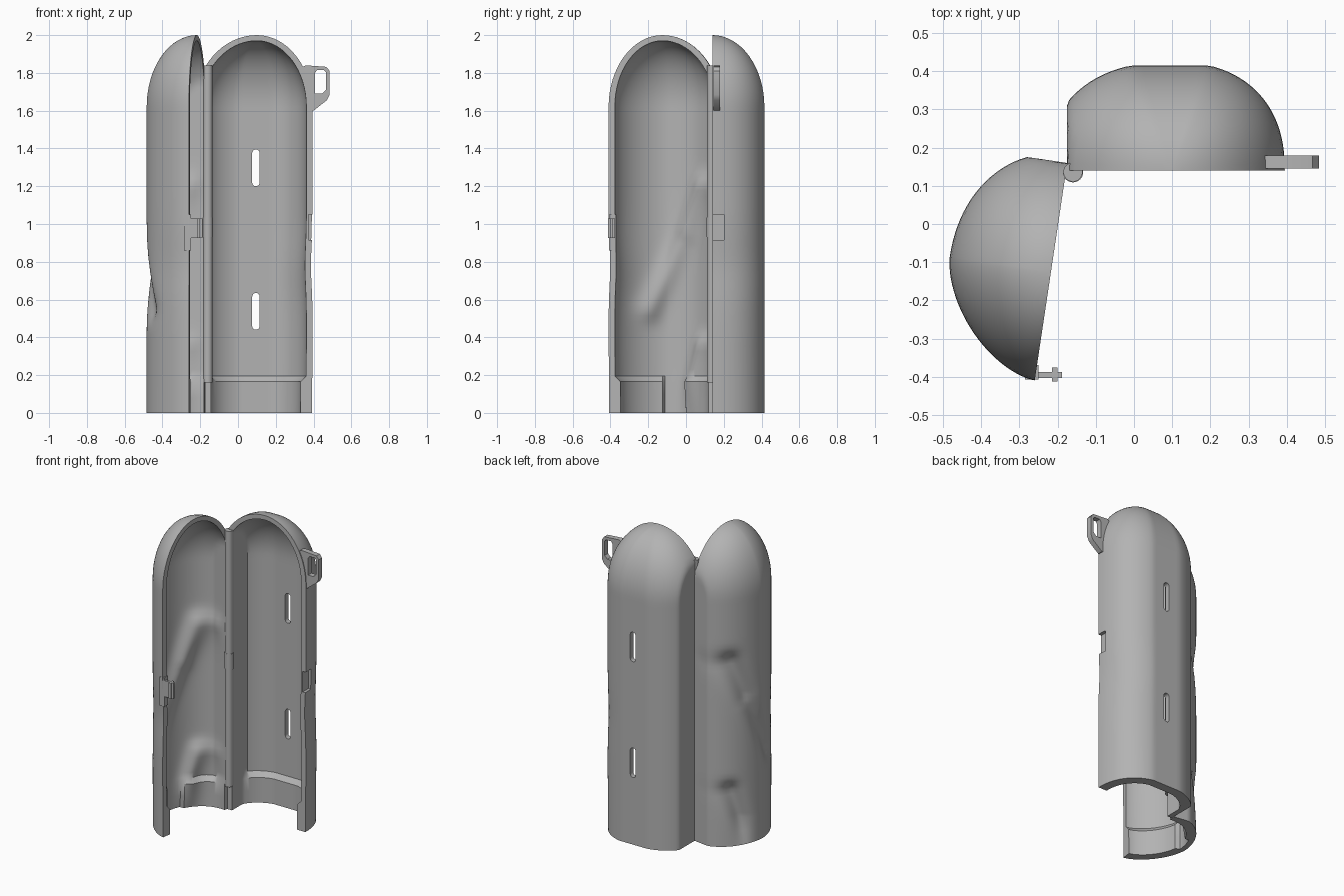
import bpy, bmesh, math
from mathutils import Vector

cube = bpy.data.objects.get("Cube")
if cube:
    bpy.data.objects.remove(cube)

grey = bpy.data.materials.new("plain grey")
grey.use_nodes = True
grey.diffuse_color = (0.45, 0.45, 0.45, 1)
grey.node_tree.nodes["Principled BSDF"].inputs["Base Color"].default_value = grey.diffuse_color

COLS, DOME_Z, TOP = 48, 1.62, 2.0
WALL = 0.033


def finish(name, bm):
    bmesh.ops.recalc_face_normals(bm, faces=bm.faces)
    mesh = bpy.data.meshes.new(name)
    bm.to_mesh(mesh)
    bm.free()
    mesh.materials.append(grey)
    ob = bpy.data.objects.new(name, mesh)
    bpy.context.collection.objects.link(ob)
    return ob


def prism(name, outline, y0, y1):
    """Extrude an x-z outline from y0 to y1."""
    bm = bmesh.new()
    face = bm.faces.new([bm.verts.new((x, y0, z)) for x, z in outline])
    ext = bmesh.ops.extrude_face_region(bm, geom=[face])["geom"]
    verts = [g for g in ext if isinstance(g, bmesh.types.BMVert)]
    bmesh.ops.translate(bm, verts=verts, vec=(0, y1 - y0, 0))
    return finish(name, bm)


def box(name, x0, x1, y0, y1, z0, z1):
    return prism(name, [(x0, z0), (x1, z0), (x1, z1), (x0, z1)], y0, y1)


def capsule(x, z0, z1, r, n=8):
    """Outline of an upright slot with round ends."""
    pts = []
    for i in range(2 * n + 2):
        a = math.pi * (i if i <= n else i - 1) / n
        zc = z1 - r if i <= n else z0 + r
        pts.append((x + r * math.cos(a), zc + r * math.sin(a)))
    return pts


def cut(ob, cutter):
    mod = ob.modifiers.new("cut", 'BOOLEAN')
    mod.operation, mod.solver, mod.object = 'DIFFERENCE', 'EXACT', cutter
    bpy.context.view_layer.objects.active = ob
    bpy.ops.object.modifier_apply(modifier=mod.name)
    bpy.data.objects.remove(cutter)


def near(p, a, b, width):
    """Soft weight of a point around the segment a-b."""
    p, a, b = Vector(p), Vector(a), Vector(b)
    t = max(0, min(1, (p - a).dot(b - a) / (b - a).length_squared))
    return math.exp(-((p - a - (b - a) * t).length / width) ** 2)


def half_shell(name, centre, across, out, free, hinge, depth, flat, clip, dented, notch):
    """Domed half shell; free and hinge are (half width, roundness) of each side."""
    def point(z, f, c, inset, inner):
        a = math.pi * c / COLS
        half, p = free if c <= COLS / 2 else hinge
        co, si = math.cos(a), max(0, math.sin(a))
        u = math.copysign(abs(co) ** (2 / p), co) * (half - inset)
        v = min(si ** (2 / p) * (depth - inset), flat - inset)
        # thicker band around the mouth, left open at the notch
        if inner and not (notch and abs(u - notch) < 0.06):
            band = 1 - 0.11 * max(0, min(1, (0.195 - z) / 0.03))
            u, v = u * band, v * band
        u, v = u * f, v * f
        if u > 0:
            u *= 1 - 0.03 * math.exp(-((z - 0.78) / 0.15) ** 2) - 0.03 * max(0, 0.4 - z)
        u = max(u, -(clip - inset))
        # pressed grip dents
        if dented and 0 < c < COLS:
            k = 0.16 * near((u, z), (-0.2, 1.2), (-0.1, 0.95), 0.06)
            k = max(k, 0.13 * near((u, z), (-0.1, 0.95), (0.1, 0.55), 0.06))
            k = max(k, 0.15 * near((u, z), (-0.2, 0.36), (-0.13, 0.12), 0.05))
            k *= min(1, v / 0.06)
            u, v = u * (1 - k), v * (1 - k)
        x = centre[0] + across[0] * u + out[0] * v
        y = centre[1] + across[1] * u + out[1] * v
        return x, y, z

    bm = bmesh.new()
    body = [0, 0.08, 0.165, 0.195] + [0.23 + (DOME_Z - 0.23) * i / 44 for i in range(45)]

    def skin(inset, inner):
        rows = [(z, 1) for z in body]
        rise = TOP - DOME_Z - 0.03 * inner
        for i in range(1, 17):
            a = math.pi / 2 * i / 16
            rows.append((DOME_Z + rise * math.sin(a), math.cos(a)))
        return [[bm.verts.new(point(z, f, c, inset, inner)) for c in range(COLS + 1)]
                for z, f in rows]

    outer, inner = skin(0, False), skin(WALL, True)
    for grid in (outer, inner):
        for low, high in zip(grid, grid[1:]):
            for c in range(COLS):
                bm.faces.new((low[c], low[c + 1], high[c + 1], high[c]))
    # rim along the open sides and the mouth
    for r in range(len(outer) - 1):
        for c in (0, COLS):
            bm.faces.new((outer[r][c], outer[r + 1][c], inner[r + 1][c], inner[r][c]))
    for c in range(COLS):
        bm.faces.new((outer[0][c], outer[0][c + 1], inner[0][c + 1], inner[0][c]))
    bmesh.ops.remove_doubles(bm, verts=bm.verts, dist=0.0001)
    return finish(name, bm)


# Two half shells opened like a book
back = half_shell("back_shell", (0.1, 0.14), (1, 0), (0, 1), (0.295, 2.3), (0.33, 2.3),
                  0.285, 0.275, 0.275, False, None)
front = half_shell("front_shell", (-0.2175, -0.125), (-0.148, -0.989), (-0.989, 0.148),
                   (0.288, 1.65), (0.31, 2.1), 0.268, 0.268, 0.288, True, -0.035)

# Slots through the back and the recess that takes the latch
for z0 in (0.44, 1.2):
    cut(back, prism("slot_cutter", capsule(0.095, z0, z0 + 0.195, 0.02), 0.3, 0.5))
cut(back, box("recess_cutter", 0.372, 0.45, 0.1, 0.2, 0.915, 1.05))

# Carrying loop at the upper free corner
loop = prism("strap_loop", [(0.365, 1.6), (0.4, 1.6), (0.47, 1.655), (0.485, 1.685), (0.485, 1.81),
                            (0.468, 1.832), (0.36, 1.84), (0.34, 1.83), (0.365, 1.75)],
             0.145, 0.18)
cut(loop, prism("loop_cutter", [(0.408, 1.69), (0.445, 1.69), (0.465, 1.71), (0.465, 1.805),
                                (0.455, 1.815), (0.418, 1.815), (0.408, 1.8)], 0.1, 0.25))

# Latch tab with its hook on the free edge of the front shell
latch = [box("latch_tab", -0.275, -0.188, -0.403, -0.388, 0.925, 1.03),
         box("latch_hook", -0.215, -0.2, -0.412, -0.376, 0.925, 1.03),
         box("latch_base", -0.285, -0.25, -0.408, -0.37, 0.86, 1.05)]

# Hinge barrel in three knuckles
knuckles = []
for part, z0, z1, r in (("lower", 0.16, 0.93, 0.025), ("middle", 0.93, 1.035, 0.027),
                        ("upper", 1.035, 1.84, 0.025)):
    bm = bmesh.new()
    bmesh.ops.create_cone(bm, cap_ends=True, segments=24, radius1=r, radius2=r, depth=z1 - z0)
    bmesh.ops.translate(bm, verts=bm.verts, vec=(-0.16, 0.136, (z0 + z1) / 2))
    knuckles.append(finish("hinge_" + part, bm))

# Smooth shading with crisp edges
bpy.ops.object.select_all(action='DESELECT')
for ob in [back, front, loop] + latch + knuckles:
    ob.select_set(True)
bpy.context.view_layer.objects.active = back
bpy.ops.object.shade_smooth_by_angle(angle=math.radians(35))
